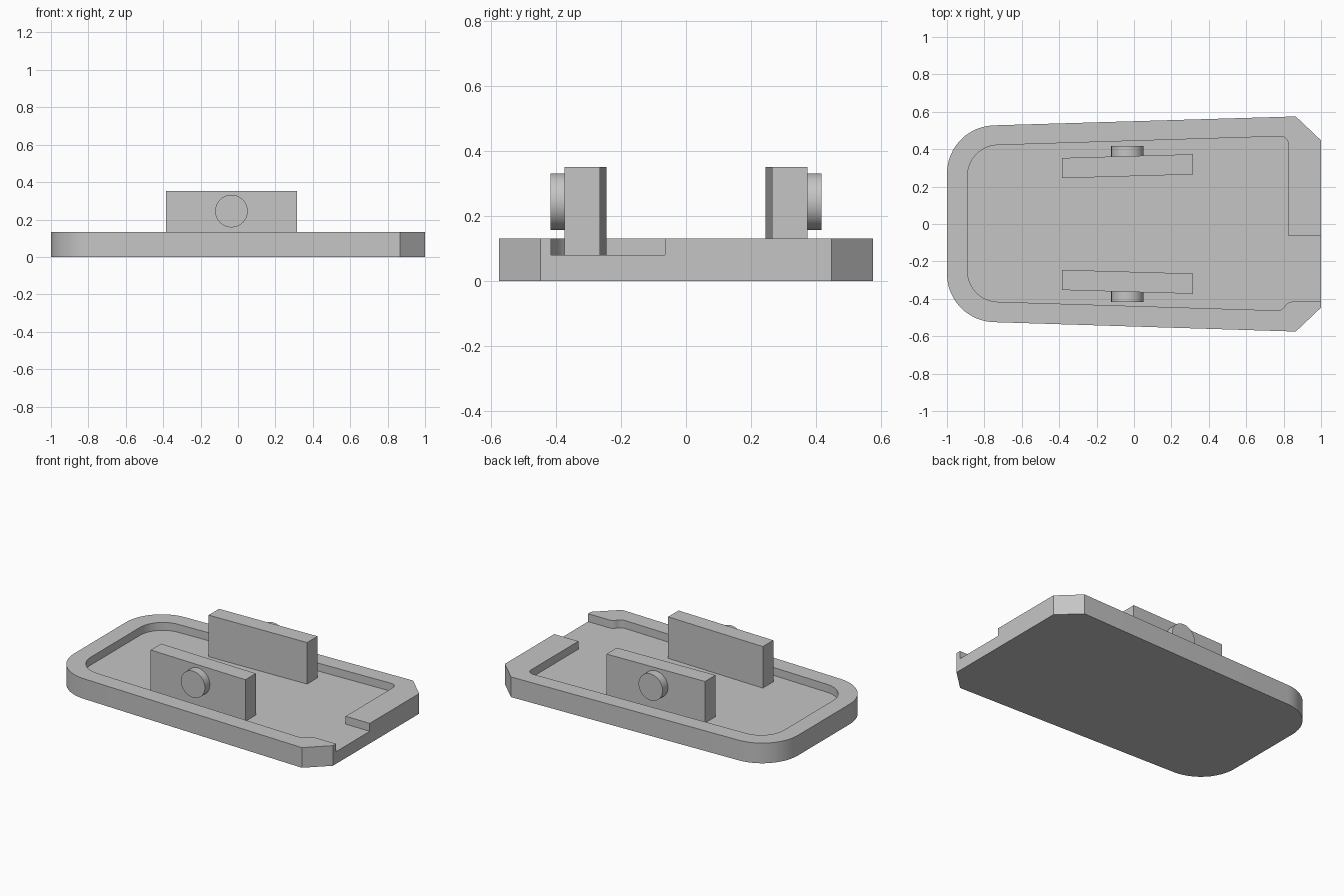
import bpy, bmesh, math
from mathutils import Vector

cube = bpy.data.objects.get("Cube")
if cube:
    bpy.data.objects.remove(cube)

grey = bpy.data.materials.new("plain_grey")
grey.use_nodes = True
colour = (0.56, 0.56, 0.56, 1)
grey.diffuse_color = colour
grey.node_tree.nodes["Principled BSDF"].inputs["Base Color"].default_value = colour


def outline(corners, steps=12):
    """Corners are (x, y, fillet tangent length); zero keeps the corner sharp."""
    pts = []
    for i, (x, y, t) in enumerate(corners):
        p = Vector((x, y))
        if not t:
            pts.append(p)
            continue
        d1 = (Vector(corners[i - 1][:2]) - p).normalized()
        d2 = (Vector(corners[(i + 1) % len(corners)][:2]) - p).normalized()
        c = p + (d1 + d2) * t / (1 + d1.dot(d2))
        a, b = p + d1 * t - c, p + d2 * t - c
        for k in range(steps + 1):
            pts.append(c + a.normalized().slerp(b.normalized(), k / steps) * a.length)
    return pts


def finish(name, bm):
    bmesh.ops.recalc_face_normals(bm, faces=bm.faces)
    mesh = bpy.data.meshes.new(name)
    bm.to_mesh(mesh)
    bm.free()
    mesh.materials.append(grey)
    ob = bpy.data.objects.new(name, mesh)
    bpy.context.collection.objects.link(ob)
    return ob


def prism(name, pts, z0, z1):
    bm = bmesh.new()
    face = bm.faces.new([bm.verts.new((p[0], p[1], z0)) for p in pts])
    ext = bmesh.ops.extrude_face_region(bm, geom=[face])
    bmesh.ops.translate(bm, vec=(0, 0, z1 - z0),
                        verts=[v for v in ext["geom"] if isinstance(v, bmesh.types.BMVert)])
    return finish(name, bm)


def smooth(ob):
    bpy.ops.object.select_all(action="DESELECT")
    ob.select_set(True)
    bpy.context.view_layer.objects.active = ob
    bpy.ops.object.shade_smooth_by_angle(angle=math.radians(30))


FLOOR, RIM, TOP = 0.08, 0.132, 0.352

# Tapered tray with rounded left end and chamfered right corners
tray = prism("tray", outline([
    (-1, -0.517, 0.25), (0.865, -0.575, 0), (1, -0.447, 0),
    (1, 0.447, 0), (0.865, 0.575, 0), (-1, 0.52, 0.25)]), 0, RIM)

# Recess in the tray, open through a slot at the right end
recess = prism("recess_cutter", outline([
    (-0.89, -0.411, 0.16), (0.79, -0.463, 0.025), (0.825, -0.415, 0.025),
    (1.1, -0.415, 0), (1.1, -0.065, 0), (0.825, -0.065, 0),
    (0.825, 0.47, 0.045), (-0.89, 0.417, 0.16)]), FLOOR, 0.3)
recess.hide_render = True
cut = tray.modifiers.new("recess", "BOOLEAN")
cut.operation, cut.solver, cut.object = "DIFFERENCE", "EXACT", recess
bpy.context.view_layer.update()
tray_mesh = bpy.data.meshes.new_from_object(
    tray.evaluated_get(bpy.context.evaluated_depsgraph_get()))
tray.modifiers.clear()
tray.data = tray_mesh
bpy.data.objects.remove(recess)
smooth(tray)

# Slanted upright walls, each with a round boss on its outer face
for side, s in (("back", 1), ("front", -1)):
    prism(side + "_wall", [(-0.385, s * 0.245), (0.315, s * 0.265),
                           (0.315, s * 0.373), (-0.385, s * 0.353)], FLOOR, TOP)
    bm = bmesh.new()
    bmesh.ops.create_cone(bm, cap_ends=True, segments=48, radius1=0.087,
                          radius2=0.087, depth=0.077)
    boss = finish(side + "_boss", bm)
    boss.rotation_euler.x = math.pi / 2
    boss.location = (-0.035, s * 0.378, 0.245)
    smooth(boss)
